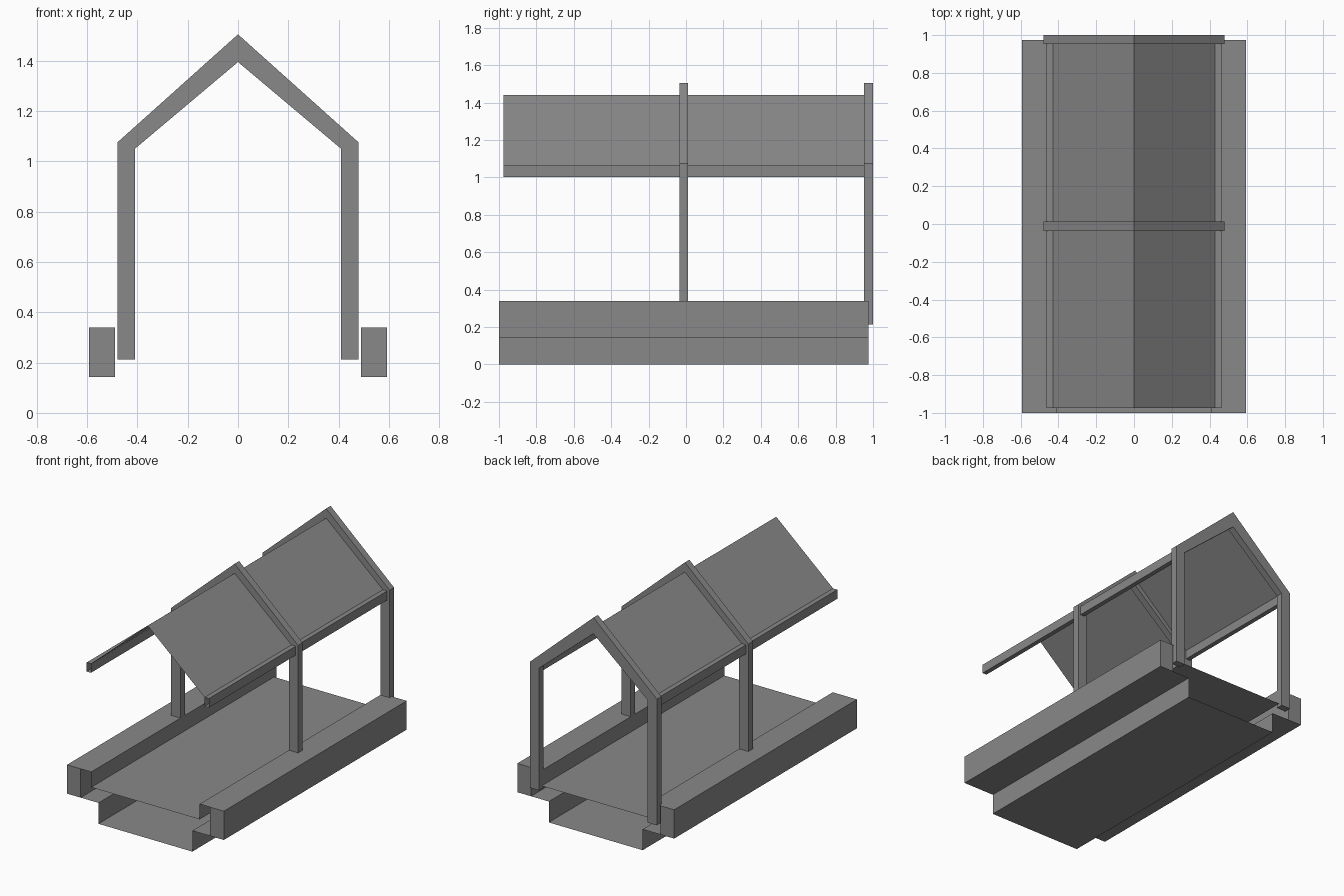
import bpy
import bmesh

cube = bpy.data.objects.get("Cube")
if cube:
    bpy.data.objects.remove(cube, do_unlink=True)

grey = bpy.data.materials.new("plain grey")
grey.use_nodes = True
COLOUR = (0.25, 0.25, 0.25, 1)
grey.diffuse_color = COLOUR
grey.node_tree.nodes["Principled BSDF"].inputs["Base Color"].default_value = COLOUR

FRONT, BACK = -1.0, 0.975   # ends of the platform
EAVE_FRONT = -0.975         # front end of the roof


def extrude(name, profile, y0, y1, closed=False, caps=False):
    """Sweep an (x, z) profile along y, as a sheet, tube or solid."""
    bm = bmesh.new()
    near = [bm.verts.new((x, y0, z)) for x, z in profile]
    far = [bm.verts.new((x, y1, z)) for x, z in profile]
    count = len(profile)
    for i in range(count if closed else count - 1):
        j = (i + 1) % count
        bm.faces.new((near[i], near[j], far[j], far[i]))
    if caps:
        bm.faces.new(near)
        bm.faces.new(far[::-1])
    if closed:
        bmesh.ops.recalc_face_normals(bm, faces=bm.faces)
    mesh = bpy.data.meshes.new(name)
    bm.to_mesh(mesh)
    bm.free()
    mesh.materials.append(grey)
    obj = bpy.data.objects.new(name, mesh)
    bpy.context.collection.objects.link(obj)
    return obj


def mirrored(half):
    """Complete a profile given from the middle outwards on +x."""
    return [(-x, z) for x, z in reversed(half)] + [p for p in half if p[0] > 0 or p != half[0]]


def rect(x0, x1, z0, z1):
    return [(x0, z0), (x1, z0), (x1, z1), (x0, z1)]


# Sunken deck with raised ledges, and the open-ended keel below it
deck = mirrored([(0.41, 0.235), (0.41, 0.34), (0.49, 0.34)])
extrude("deck", deck, FRONT, BACK)
keel = mirrored([(0.355, 0), (0.355, 0.143), (0.49, 0.143)])
extrude("keel", keel[::-1], FRONT, BACK)

# Side rails and hollow eave beams
for side, s in (("left", 1), ("right", -1)):
    extrude(side + "_rail", rect(s * 0.49, s * 0.593, 0.143, 0.34),
            FRONT, BACK, closed=True, caps=True)
    extrude(side + "_eave_beam", rect(s * 0.43, s * 0.462, 1.003, 1.065),
            EAVE_FRONT, BACK, closed=True)

# Pitched roof sheet
extrude("roof", [(-0.43, 1.065), (0, 1.44), (0.43, 1.065)], EAVE_FRONT, BACK)

# Gabled post frames
outer = mirrored([(0, 1.505), (0.48, 1.075), (0.48, 0.213)])
inner = mirrored([(0, 1.395), (0.41, 1.05), (0.41, 0.213)])
for name, y in (("middle_frame", -0.036), ("back_frame", 0.952)):
    extrude(name, outer + inner[::-1], y, y + 0.048, closed=True, caps=True)
